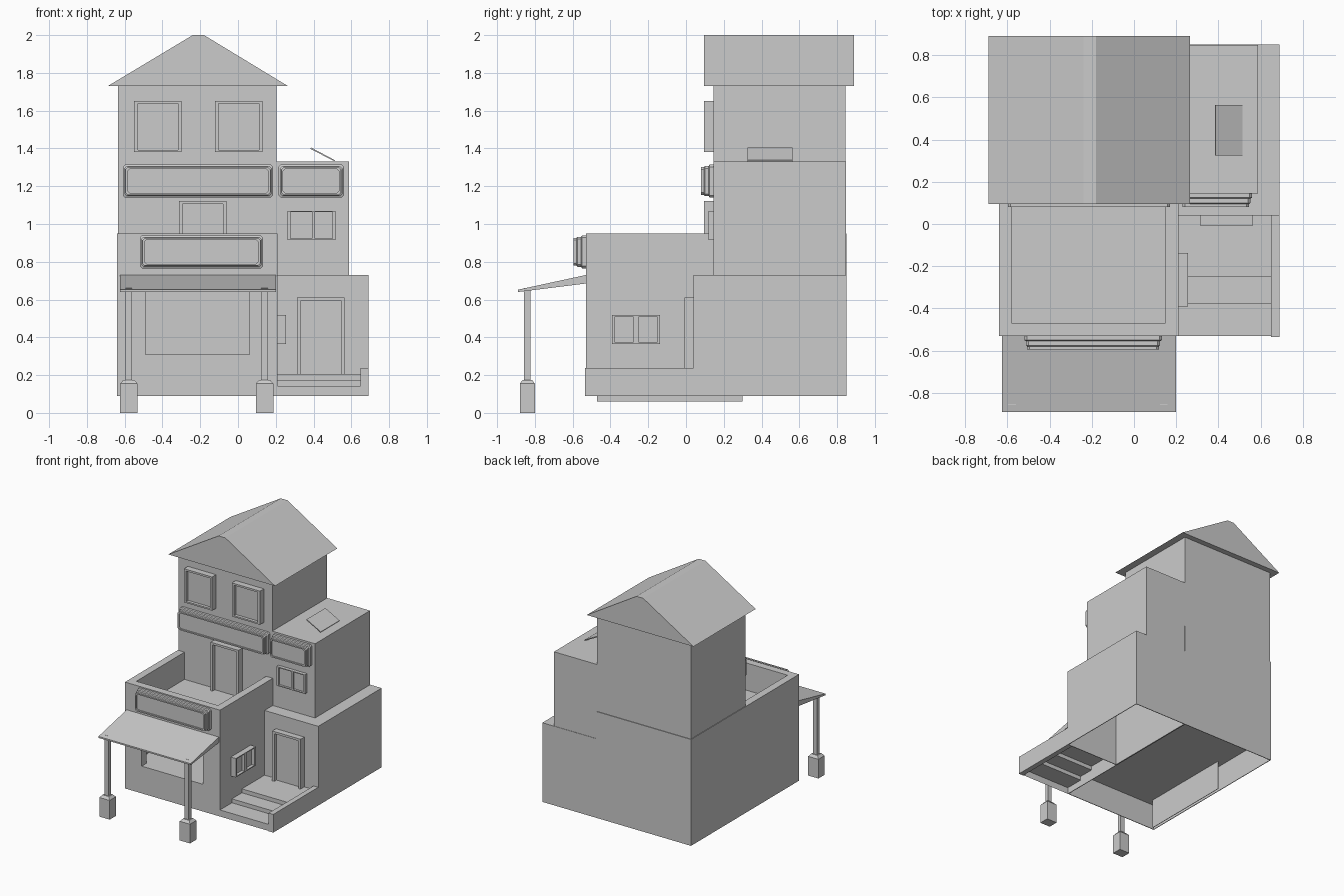
import bpy, bmesh

cube = bpy.data.objects.get("Cube")
if cube:
    bpy.data.objects.remove(cube, do_unlink=True)

grey = bpy.data.materials.new("plain_grey")
grey.use_nodes = True
COLOUR = (0.6, 0.6, 0.6, 1)
grey.diffuse_color = COLOUR
grey.node_tree.nodes["Principled BSDF"].inputs["Base Color"].default_value = COLOUR


def finish(name, bm, fix_normals=True):
    if fix_normals:
        bmesh.ops.recalc_face_normals(bm, faces=bm.faces[:])
    mesh = bpy.data.meshes.new(name)
    bm.to_mesh(mesh)
    bm.free()
    mesh.materials.append(grey)
    obj = bpy.data.objects.new(name, mesh)
    bpy.context.collection.objects.link(obj)
    return obj


def loft(name, rings):
    """Closed solid through rings of equal point count."""
    bm = bmesh.new()
    loops = [[bm.verts.new(p) for p in ring] for ring in rings]
    for a, b in zip(loops, loops[1:]):
        for i in range(len(a)):
            j = (i + 1) % len(a)
            bm.faces.new((a[i], a[j], b[j], b[i]))
    bm.faces.new(loops[0][::-1])
    bm.faces.new(loops[-1])
    return finish(name, bm)


def prism_y(name, profile, y0, y1):
    return loft(name, [[(x, y, z) for x, z in profile] for y in (y0, y1)])


def prism_x(name, profile, x0, x1):
    return loft(name, [[(x, y, z) for y, z in profile] for x in (x0, x1)])


def box(name, x, y, z):
    return prism_y(name, [(x[0], z[0]), (x[1], z[0]), (x[1], z[1]), (x[0], z[1])], *y)


def carve(obj, *holes):
    """Cut box-shaped holes out of a part."""
    for hole in holes:
        cutter = box("cutter", *hole)
        cutter.hide_render = True
        mod = obj.modifiers.new("cut", "BOOLEAN")
        mod.operation = "DIFFERENCE"
        mod.solver = "EXACT"
        mod.object = cutter
        bpy.context.view_layer.objects.active = obj
        bpy.ops.object.modifier_apply(modifier=mod.name)
        bpy.data.objects.remove(cutter, do_unlink=True)
    return obj


def sign(name, x, z, wall_y):
    """Stepped, chamfered board with a recessed face."""
    rings = []
    for inset, out in ((0, 0), (0, .02), (.008, .025), (.008, .045),
                       (.014, .05), (.014, .065), (.024, .065), (.024, .055)):
        x0, x1, z0, z1 = x[0] + inset, x[1] - inset, z[0] + inset, z[1] - inset
        c = .012
        outline = [(x0 + c, z0), (x1 - c, z0), (x1, z0 + c), (x1, z1 - c),
                   (x1 - c, z1), (x0 + c, z1), (x0, z1 - c), (x0, z0 + c)]
        rings.append([(u, wall_y - out, v) for u, v in outline])
    return loft(name, rings)


# Main lower block: terrace recess, shop room, shop opening, hollow underside
main = box("lower_block", (-.64, .21), (-.53, .85), (.09, .95))
carve(main,
      ((-.58, .15), (-.47, .145), (.73, 1.1)),
      ((-.58, .15), (-.47, .30), (.31, .71)),
      ((-.49, .06), (-.6, -.4), (.31, .66)),
      ((-.635, .205), (-.525, .845), (0, .30)))
box("inner_side_panel", (-.582, -.578), (-.47, .30), (.06, .30))

# Tower and gable roof with narrow flat ridge
box("tower", (-.635, .205), (.145, .845), (.94, 1.735))
prism_y("roof", [(-.69, 1.73), (.265, 1.73), (-.18, 2), (-.24, 2)], .095, .89)

# Right wing
wing = box("wing_lower", (.21, .69), (.04, .85), (.09, .73))
carve(wing, ((.215, .685), (.045, .845), (0, .72)))
box("wing_upper", (.2, .588), (.145, .847), (.725, 1.33))
prism_y("roof_panel", [(.383, 1.398), (.51, 1.332), (.513, 1.338), (.386, 1.405)], .325, .565)

# Porch: open underside steps and a low side wall
bm = bmesh.new()
path = [(-.53, .09), (-.53, .143), (-.378, .143), (-.378, .175),
        (-.25, .175), (-.25, .207), (.04, .207)]
rows = [[bm.verts.new((x, y, z)) for x in (.21, .65)] for y, z in path]
for a, b in zip(rows, rows[1:]):
    bm.faces.new((a[0], a[1], b[1], b[0]))
finish("porch_steps", bm, fix_normals=False)
box("porch_wall", (.648, .69), (-.535, .04), (.09, .237))

# Awning with posts on tapered footings
prism_x("awning", [(-.53, .73), (-.89, .652), (-.89, .64), (-.53, .685)], -.625, .2)
for side, cx in (("right", -.578), ("left", .141)):
    box(side + "_post", (cx - .018, cx + .018), (-.857, -.824), (.17, .66))
    rings = []
    for half, z in ((.046, 0), (.046, .155), (.028, .175)):
        cy = -.84
        rings.append([(cx - half, cy - half * .87, z), (cx + half, cy - half * .87, z),
                      (cx + half, cy + half * .87, z), (cx - half, cy + half * .87, z)])
    loft(side + "_post_footing", rings)

# Signs
sign("tower_sign", (-.61, .185), (1.14, 1.315), .145)
sign("wing_sign", (.215, .56), (1.14, 1.315), .145)
sign("terrace_sign", (-.52, .132), (.765, .94), -.53)

# Tower windows
for i, x0 in enumerate((-.55, -.122)):
    win = box(f"tower_window_{i + 1}", (x0, x0 + .252), (.095, .15), (1.38, 1.652))
    carve(win, ((x0 + .02, x0 + .232), (0, .12), (1.392, 1.637)))

# Doors
door = box("terrace_door", (-.312, -.062), (.095, .15), (.73, 1.122))
carve(door, ((-.295, -.08), (0, .125), (.7, 1.105)))
door = box("porch_door", (.312, .565), (-.008, .045), (.207, .61))
carve(door, ((.33, .547), (-.1, .02), (.15, .592)))

# Double-pane windows
win = box("wing_window", (.262, .516), (.118, .15), (.915, 1.07))
carve(win, ((.278, .393), (0, .135), (.922, 1.063)),
      ((.408, .5), (0, .135), (.922, 1.063)))
win = box("side_window", (.2, .255), (-.392, -.137), (.365, .518))
carve(win, ((.23, .3), (-.376, -.28), (.372, .511)),
      ((.23, .3), (-.25, -.153), (.372, .511)))
